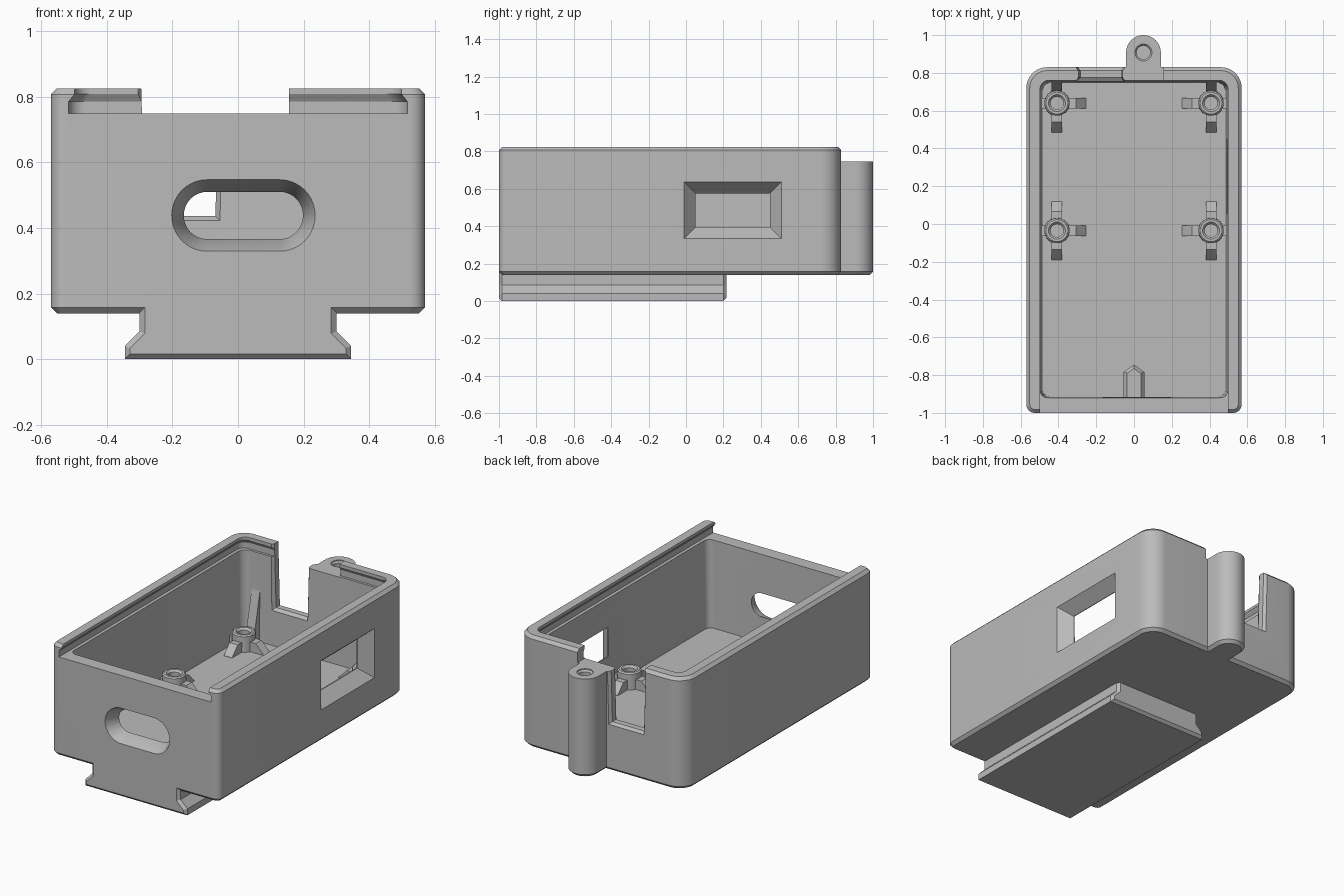
import bpy, bmesh, math
from mathutils import Vector

if "Cube" in bpy.data.objects:
    bpy.data.objects.remove(bpy.data.objects["Cube"])

grey = bpy.data.materials.new("light_grey_plastic")
grey.diffuse_color = (0.5, 0.5, 0.5, 1)
grey.use_nodes = True
grey.node_tree.nodes["Principled BSDF"].inputs["Base Color"].default_value = grey.diffuse_color


def loft(name, loops):
    """Closed solid through a list of loops with equal point counts."""
    bm = bmesh.new()
    rings = [[bm.verts.new(p) for p in loop] for loop in loops]
    n = len(rings[0])
    for a, b in zip(rings, rings[1:]):
        for i in range(n):
            bm.faces.new((a[i], a[(i + 1) % n], b[(i + 1) % n], b[i]))
    bm.faces.new(rings[0])
    bm.faces.new(rings[-1])
    bmesh.ops.recalc_face_normals(bm, faces=bm.faces)
    me = bpy.data.meshes.new(name)
    bm.to_mesh(me)
    bm.free()
    me.materials.append(grey)
    ob = bpy.data.objects.new(name, me)
    bpy.context.collection.objects.link(ob)
    return ob


def rrect(a0, a1, b0, b1, r0, r1=None, n=10):
    """Rounded rectangle; r0 rounds the low-b corners, r1 the high-b corners."""
    r1 = r0 if r1 is None else r1
    corners = [(a1 - r0, b0 + r0, r0, -90), (a1 - r1, b1 - r1, r1, 0),
               (a0 + r1, b1 - r1, r1, 90), (a0 + r0, b0 + r0, r0, 180)]
    pts = []
    for ca, cb, r, start in corners:
        for i in range(n + 1):
            t = math.radians(start + 90 * i / n)
            pts.append((ca + r * math.cos(t), cb + r * math.sin(t)))
    return pts


def at_z(pts, z):
    return [(a, b, z) for a, b in pts]


def at_y(pts, y):
    return [(a, y, b) for a, b in pts]


def at_x(pts, x):
    return [(x, a, b) for a, b in pts]


def ring(cx, cy, r, z, n=32):
    return [(cx + r * math.cos(2 * math.pi * i / n),
             cy + r * math.sin(2 * math.pi * i / n), z) for i in range(n)]


def box(a0, a1, b0, b1):
    return [(a0, b0), (a1, b0), (a1, b1), (a0, b1)]


def boolean(target, tool, op):
    mod = target.modifiers.new(op.lower(), 'BOOLEAN')
    mod.operation, mod.solver, mod.object = op, 'EXACT', tool
    bpy.context.view_layer.objects.active = target
    bpy.ops.object.modifier_apply(modifier=mod.name)
    bpy.data.objects.remove(tool, do_unlink=True)


# Outer case, chamfered at top and bottom
C = 0.018


def case_loop(inset, z):
    return at_z(rrect(-0.57 + inset, 0.57 - inset, -1 + inset, 0.83 - inset,
                      0.045 - inset, 0.11 - inset), z)


case = loft("case", [case_loop(C, 0.14), case_loop(0, 0.14 + C),
                     case_loop(0, 0.825 - C), case_loop(C, 0.825)])


# Screw boss on the back wall
def boss_loop(inset, z):
    r = 0.092 - inset
    arc = [(0.05 + r * math.cos(math.pi * i / 20),
            0.908 + r * math.sin(math.pi * i / 20), z) for i in range(21)]
    return arc + [(0.05 - r, 0.785, z), (0.05 + r, 0.785, z)]


boolean(case, loft("boss", [boss_loop(C, 0.14), boss_loop(0, 0.14 + C),
                            boss_loop(0, 0.76)]), 'UNION')


# Dovetail foot under the floor, chamfered at both ends
def foot_loop(inset, y):
    i = inset
    half = [(0.345 - i, i), (0.345 - i, 0.04 - i * 0.4),
            (0.30 - i, 0.085 - i * 0.4), (0.30 - i, 0.175)]
    return at_y(half + [(-x, z) for x, z in reversed(half)], y)


boolean(case, loft("foot", [foot_loop(0.016, -1), foot_loop(0, -0.984),
                            foot_loop(0, 0.2), foot_loop(0.016, 0.216)]), 'UNION')

# Inner cavity with slightly drafted walls
boolean(case, loft("cavity", [
    at_z(rrect(-0.485, 0.485, -0.915, 0.75, 0.04, 0.05), 0.21),
    at_z(rrect(-0.497, 0.497, -0.92, 0.76, 0.04, 0.05), 0.76)]), 'DIFFERENCE')

# Dovetail slot for the sliding lid, open at the front
slot = [(0.516, 0.775, 0.748), (0.516, 0.775, 0.785),
        (0.498, 0.761, 0.808), (0.498, 0.761, 0.9)]
boolean(case, loft("lid_slot", [at_z(rrect(-w, w, -1.1, y, 0.01, 0.05), z)
                                for w, y, z in slot]), 'DIFFERENCE')


# Flared oval port in the front wall
def oval(i):
    return rrect(-0.202 + i, 0.235 - i, 0.329 + i, 0.547 - i, 0.108 - i)


boolean(case, loft("oval_port", [at_y(oval(-0.01), -1.02), at_y(oval(0), -1),
                                 at_y(oval(0.037), -0.92), at_y(oval(0.037), -0.87)]),
        'DIFFERENCE')


# Flared rectangular window in the right wall
def window(i):
    return box(-0.01 + i, 0.51 - i, 0.335 + i, 0.637 - i)


boolean(case, loft("side_window", [at_x(window(-0.025), 0.6), at_x(window(0), 0.57),
                                   at_x(window(0.062), 0.497), at_x(window(0.062), 0.44)]),
        'DIFFERENCE')


# Cable notch in the back wall, with eased edges
def notch(i, y):
    return at_y([(-0.298 + i, 0.422 + i), (-0.055 - i, 0.422 + i),
                 (-0.042 - i, 0.9), (-0.311 + i, 0.9)], y)


boolean(case, loft("cable_notch", [notch(0, 0.70), notch(0, 0.755), notch(0.014, 0.775),
                                   notch(0.014, 0.812), notch(0, 0.832), notch(0, 0.86)]),
        'DIFFERENCE')

# Lowered wall and flat boss top
boolean(case, loft("boss_cut", [at_z(box(-0.15, 0.155, 0.7, 1.1), z)
                                for z in (0.745, 0.95)]), 'DIFFERENCE')

# Blind screw hole in the boss
boolean(case, loft("boss_hole", [ring(0.05, 0.908, 0.036, 0.42), ring(0.05, 0.908, 0.036, 0.73),
                                 ring(0.05, 0.908, 0.045, 0.74), ring(0.05, 0.908, 0.045, 0.8)]),
        'DIFFERENCE')


# Board standoffs with ribs
def rib(name, cx, cy, angle, profile):
    d = Vector((math.cos(angle), math.sin(angle), 0))
    s = Vector((-d.y, d.x, 0)) * 0.028
    c = Vector((cx, cy, 0))
    loft(name, [[c + d * r + s * k + Vector((0, 0, z)) for r, z in profile]
                for k in (-1, 1)])


FREE = [(0.05, 0.2), (0.155, 0.2), (0.155, 0.212), (0.1, 0.27), (0.05, 0.27)]
WALL = [(0.05, 0.2), (0.1, 0.2), (0.1, 0.27), (0.05, 0.27)]
GUSSET = [(0.05, 0.2), (0.135, 0.2), (0.135, 0.53), (0.118, 0.53),
          (0.065, 0.29), (0.05, 0.29)]
for side in (-1, 1):
    for row, cy in (("back", 0.64), ("front", -0.035)):
        cx = 0.408 * side
        tag = row + ("_right" if side > 0 else "_left")
        loft("standoff_" + tag, [ring(cx, cy, 0.068, 0.2), ring(cx, cy, 0.066, 0.305),
                                 ring(cx, cy, 0.058, 0.312), ring(cx, cy, 0.045, 0.312),
                                 ring(cx, cy, 0.034, 0.3), ring(cx, cy, 0.034, 0.22)])
        for k in range(4):
            shape = FREE
            if k == (0 if side > 0 else 2):
                shape = WALL
            elif k == 1 and row == "back":
                shape = GUSSET
            rib(f"standoff_rib_{tag}_{k}", cx, cy, k * math.pi / 2, shape)


# Pointed locating block by the front wall
def block_loop(w, tip, z):
    return [(-w, -0.94, z), (w, -0.94, z), (w, tip - w * 0.7, z),
            (0, tip, z), (-w, tip - w * 0.7, z)]


loft("locating_block", [block_loop(0.056, -0.745, 0.2), block_loop(0.056, -0.745, 0.25),
                        block_loop(0.036, -0.765, 0.275)])

# Smooth curved surfaces, keep hard edges
bpy.ops.object.select_all(action='SELECT')
bpy.context.view_layer.objects.active = case
bpy.ops.object.shade_smooth_by_angle(angle=math.radians(25))
